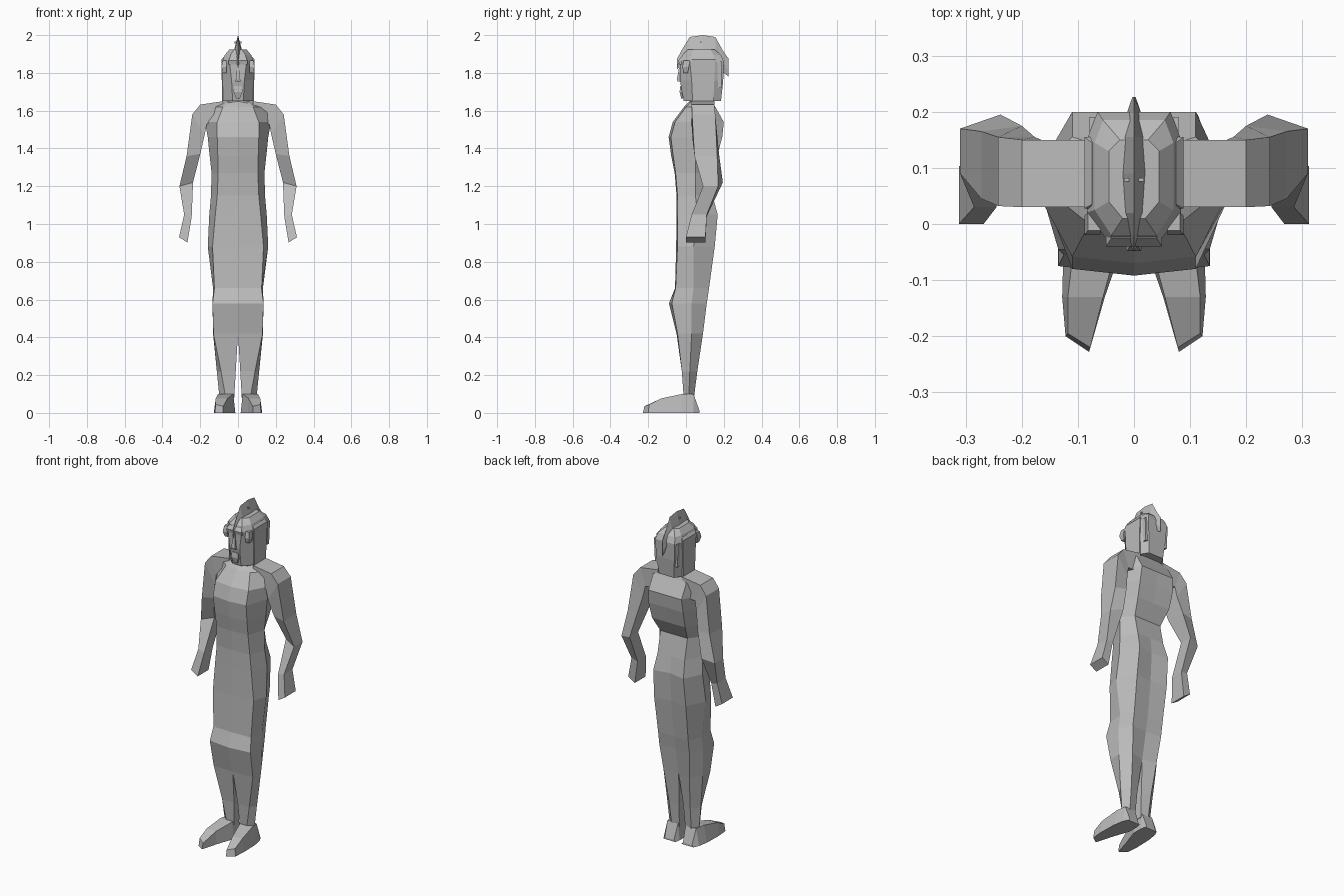
import bpy, bmesh

grey = bpy.data.materials.new("plain_grey")
grey.diffuse_color = (0.5, 0.5, 0.5, 1)


def loft(name, rings, mirror=False):
    """Skin a list of closed rings, cap both ends, optionally mirror in x."""
    bm = bmesh.new()
    loops = [[bm.verts.new(p) for p in ring] for ring in rings]
    n = len(loops[0])
    for a, b in zip(loops, loops[1:]):
        for i in range(n):
            j = (i + 1) % n
            bm.faces.new((a[i], a[j], b[j], b[i]))
    bm.faces.new(loops[0][::-1])
    bm.faces.new(loops[-1])
    if mirror:
        geo = bmesh.ops.duplicate(bm, geom=bm.verts[:] + bm.edges[:] + bm.faces[:])
        for v in geo["geom"]:
            if isinstance(v, bmesh.types.BMVert):
                v.co.x *= -1
    bmesh.ops.recalc_face_normals(bm, faces=bm.faces[:])
    me = bpy.data.meshes.new(name)
    bm.to_mesh(me)
    bm.free()
    me.materials.append(grey)
    ob = bpy.data.objects.new(name, me)
    bpy.context.collection.objects.link(ob)
    return ob


def body_ring(z, fc, xf, yf, xs, ys, xb, yb, bc):
    """Eight-sided symmetric cross-section: front, side and back points."""
    half = [(xf, yf), (xs, ys), (xb, yb)]
    pts = [(0, fc)] + half + [(0, bc)] + [(-x, y) for x, y in half[::-1]]
    return [(x, y, z) for x, y in pts]


def box_ring_z(z, x0, x1, y0, y1):
    return [(x0, y0, z), (x1, y0, z), (x1, y1, z), (x0, y1, z)]


# Torso and joined thighs
loft("body", [body_ring(*r) for r in (
    (0.42, -0.05, 0.13, -0.045, 0.132, 0.03, 0.085, 0.09, 0.07),
    (0.58, -0.09, 0.135, -0.075, 0.135, 0.03, 0.10, 0.11, 0.10),
    (0.66, -0.058, 0.125, -0.055, 0.132, 0.04, 0.10, 0.122, 0.115),
    (0.88, -0.052, 0.135, -0.045, 0.16, 0.04, 0.105, 0.152, 0.14),
    (1.05, -0.05, 0.12, -0.045, 0.152, 0.06, 0.10, 0.168, 0.15),
    (1.15, -0.05, 0.11, -0.045, 0.143, 0.05, 0.09, 0.14, 0.14),
    (1.27, -0.06, 0.105, -0.055, 0.14, 0.05, 0.09, 0.115, 0.115),
    (1.36, -0.078, 0.107, -0.068, 0.15, 0.05, 0.11, 0.165, 0.165),
    (1.46, -0.092, 0.11, -0.08, 0.16, 0.05, 0.115, 0.192, 0.188),
    (1.54, -0.07, 0.11, -0.058, 0.175, 0.06, 0.11, 0.20, 0.20),
    (1.62, -0.01, 0.08, 0.0, 0.18, 0.08, 0.11, 0.155, 0.155),
    (1.65, 0.02, 0.05, 0.03, 0.08, 0.08, 0.06, 0.14, 0.14))])

# Calves tapering to the ankles, with a narrow split between them
loft("calf", [
    [(0.0, -0.05, 0.42), (0.13, -0.045, 0.42), (0.132, 0.03, 0.42), (0.085, 0.09, 0.42), (0.0, 0.07, 0.42)],
    [(0.012, -0.02, 0.22), (0.09, -0.022, 0.22), (0.112, 0.02, 0.22), (0.07, 0.06, 0.22), (0.014, 0.045, 0.22)],
    [(0.02, -0.01, 0.08), (0.065, -0.012, 0.08), (0.098, 0.015, 0.08), (0.065, 0.042, 0.08), (0.02, 0.035, 0.08)],
], mirror=True)


# Feet, lofted from heel to toe
def foot_ring(y, x0, x1, t0, t1, h):
    return [(x0, y, 0), (x1, y, 0), (t1, y, h), (t0, y, h)]


toe = [(0.08, -0.228, 0), (0.122, -0.20, 0), (0.118, -0.195, 0.045), (0.078, -0.22, 0.035)]
loft("foot", [
    foot_ring(0.072, 0.02, 0.10, 0.03, 0.09, 0.01),
    foot_ring(0.04, 0.014, 0.115, 0.025, 0.095, 0.10),
    foot_ring(-0.02, 0.014, 0.125, 0.025, 0.105, 0.10),
    foot_ring(-0.13, 0.052, 0.128, 0.055, 0.118, 0.077),
    toe], mirror=True)


# Arms with hands: each section has an inner and an outer edge
def arm_ring(xi, zi, xo, zo, yf, yb, tilt=0.0):
    return [(xi, yf + tilt, zi), (xo, yf, zo), (xo, yb - tilt, zo), (xi, yb, zi)]


loft("arm", [arm_ring(*r) for r in (
    (0.08, 1.53, 0.08, 1.65, 0.03, 0.15),
    (0.165, 1.53, 0.20, 1.632, 0.03, 0.15),
    (0.177, 1.47, 0.242, 1.58, 0.032, 0.155),
    (0.20, 1.37, 0.272, 1.36, 0.045, 0.175, 0.01),
    (0.238, 1.22, 0.31, 1.20, 0.09, 0.195, 0.025),
    (0.245, 1.04, 0.285, 1.05, 0.03, 0.11),
    (0.268, 0.902, 0.312, 0.93, 0.0, 0.103))], mirror=True)

# Neck
loft("neck", [box_ring_z(1.60, -0.055, 0.055, 0.02, 0.14),
              box_ring_z(1.70, -0.05, 0.05, 0.02, 0.14)])


# Helmeted head
def head_ring(z, xf, yf, xs, y0, y1, xb, yb):
    half = [(xf, yf), (xs, y0), (xs, y1), (xb, yb)]
    return [(x, y, z) for x, y in half + [(-x, y) for x, y in half[::-1]]]


loft("head", [head_ring(*r) for r in (
    (1.65, 0.028, -0.012, 0.078, 0.035, 0.14, 0.05, 0.185),
    (1.76, 0.034, -0.032, 0.082, 0.03, 0.15, 0.06, 0.197),
    (1.86, 0.045, -0.032, 0.084, 0.02, 0.15, 0.065, 0.20),
    (1.895, 0.04, -0.02, 0.07, 0.025, 0.145, 0.055, 0.185),
    (1.925, 0.02, 0.01, 0.045, 0.04, 0.13, 0.025, 0.15))])

# Raised side guards of the helmet
loft("side_guard", [box_ring_z(1.652, 0.06, 0.084, 0.035, 0.145),
                    box_ring_z(1.87, 0.06, 0.088, 0.028, 0.155),
                    box_ring_z(1.885, 0.06, 0.075, 0.035, 0.145)], mirror=True)

# Ears and back straps
loft("ear", [box_ring_z(1.80, 0.06, 0.08, -0.012, 0.01),
             box_ring_z(1.83, 0.06, 0.088, -0.02, 0.015),
             box_ring_z(1.865, 0.06, 0.082, -0.012, 0.02)], mirror=True)
loft("back_strap", [box_ring_z(1.72, 0.06, 0.075, 0.17, 0.188),
                    box_ring_z(1.86, 0.06, 0.08, 0.165, 0.19)], mirror=True)

# Brow, nose and chin
loft("brow", [box_ring_z(1.845, -0.05, 0.05, -0.035, 0.02),
              box_ring_z(1.865, -0.05, 0.05, -0.04, 0.02),
              box_ring_z(1.885, -0.04, 0.04, -0.025, 0.02)])
loft("nose", [box_ring_z(1.755, -0.014, 0.014, -0.045, -0.01),
              box_ring_z(1.765, -0.012, 0.012, -0.048, -0.01),
              box_ring_z(1.84, -0.004, 0.004, -0.035, -0.01)])
loft("chin", [box_ring_z(1.665, -0.01, 0.01, -0.025, 0.0),
              box_ring_z(1.70, -0.024, 0.024, -0.034, 0.0),
              box_ring_z(1.73, -0.02, 0.02, -0.03, 0.0)])


# Crest: diamond sections running front to back over the head
def crest_ring(y, w, low, high):
    mid = low + (high - low) * 0.35
    return [(0, y, low), (w, y, mid), (0, y, high), (-w, y, mid)]


loft("crest", [crest_ring(*r) for r in (
    (-0.047, 0.003, 1.82, 1.875), (-0.02, 0.010, 1.85, 1.925),
    (0.02, 0.018, 1.87, 1.99), (0.09, 0.022, 1.87, 2.0),
    (0.155, 0.018, 1.87, 1.99), (0.20, 0.012, 1.80, 1.91),
    (0.226, 0.003, 1.78, 1.875))])

# Small pin across the crest
loft("crest_pin", [box_ring_z(1.955, -0.018, 0.018, 0.076, 0.082),
                   box_ring_z(1.965, -0.018, 0.018, 0.076, 0.082)])
